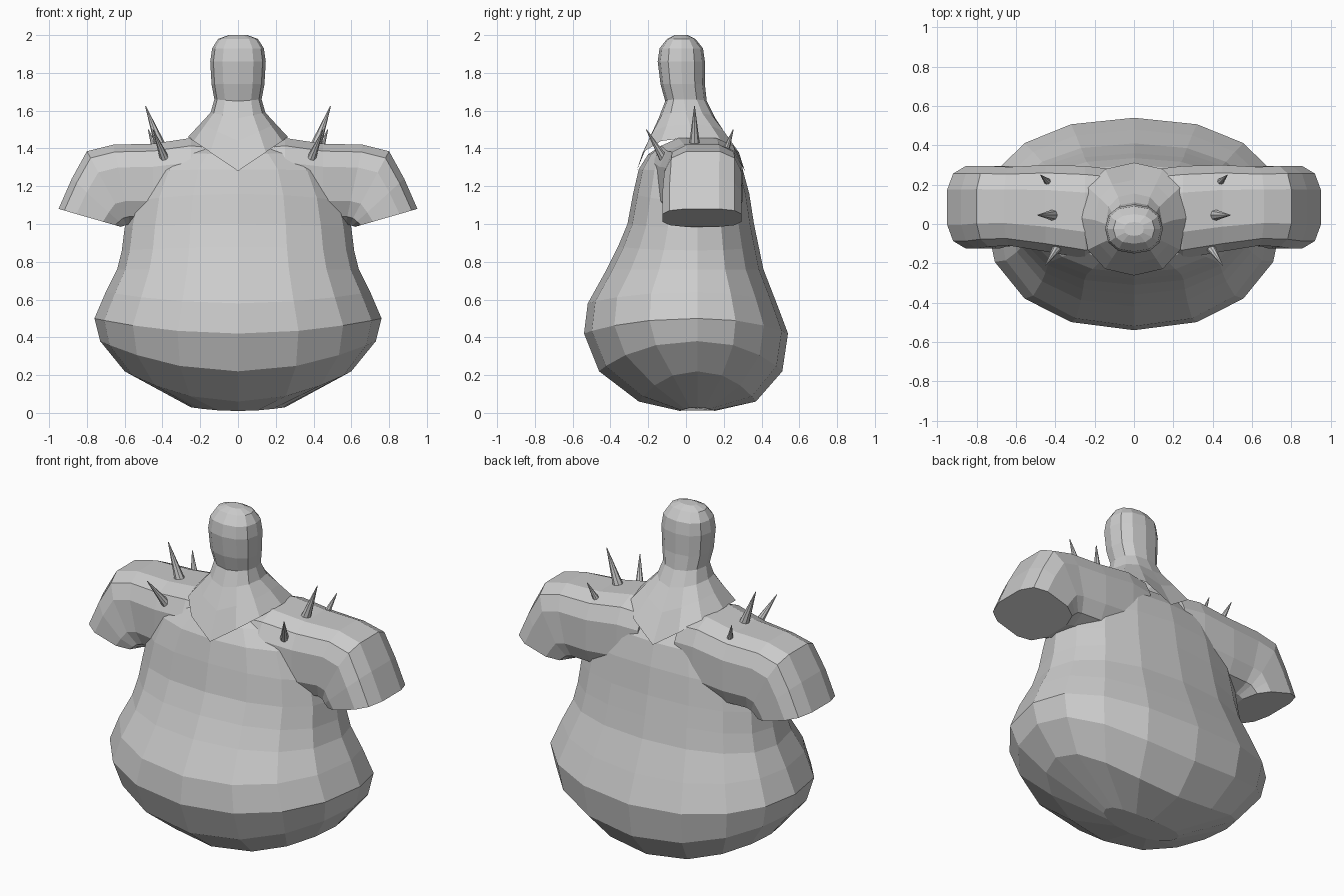
import bpy, bmesh, math
from mathutils import Vector

if "Cube" in bpy.data.objects:
    bpy.data.objects.remove(bpy.data.objects["Cube"])


def spow(v, e):
    return math.copysign(abs(v) ** e, v)


def finish(name, bm):
    bmesh.ops.recalc_face_normals(bm, faces=bm.faces[:])
    me = bpy.data.meshes.new(name)
    bm.to_mesh(me)
    bm.free()
    ob = bpy.data.objects.new(name, me)
    bpy.context.collection.objects.link(ob)
    return ob


def loft(bm, rings, cap_start=True, cap_end=True):
    loops = [[bm.verts.new(p) for p in r] for r in rings]
    n = len(loops[0])
    for a, b in zip(loops, loops[1:]):
        for i in range(n):
            j = (i + 1) % n
            bm.faces.new((a[i], a[j], b[j], b[i]))
    if cap_start:
        bm.faces.new(loops[0])
    if cap_end:
        bm.faces.new(loops[-1])


def level_ring(zc, zs, hx, yf, yb, yc, n, e, lift):
    """Ring round z: zc at front/back centre, zs at the sides."""
    pts = []
    for k in range(n):
        a = 2 * math.pi * k / n
        c, s = spow(math.cos(a), e), spow(math.sin(a), e)
        y = yc + s * ((yb - yc) if s > 0 else (yc - yf))
        pts.append((hx * c, y, zc + (zs - zc) * abs(c) ** lift))
    return pts


# Pear-shaped torso: z centre, z side, half width, front y, back y
torso_rows = [
    (0.01, 0.03, 0.25, -0.03, 0.15),
    (0.06, 0.22, 0.60, -0.25, 0.37),
    (0.22, 0.38, 0.73, -0.46, 0.51),
    (0.42, 0.50, 0.76, -0.54, 0.54),
    (0.58, 0.64, 0.70, -0.52, 0.48),
    (0.76, 0.76, 0.64, -0.42, 0.41),
    (0.88, 0.86, 0.615, -0.36, 0.385),
    (1.00, 0.98, 0.60, -0.31, 0.36),
    (1.16, 1.12, 0.57, -0.28, 0.335),
    (1.29, 1.28, 0.50, -0.25, 0.30),
    (1.37, 1.38, 0.38, -0.20, 0.24),
    (1.41, 1.43, 0.22, -0.14, 0.17),
]
bm = bmesh.new()
loft(bm, [level_ring(*r, 0.06, 16, 0.9, 2) for r in torso_rows])
torso = finish("torso", bm)

# Stub arms: bottom x, bottom z, top x, top z, centre y, half depth
arm_rows = [
    (0.12, 1.02, 0.12, 1.44, 0.06, 0.22),
    (0.25, 1.01, 0.25, 1.455, 0.06, 0.235),
    (0.45, 1.00, 0.45, 1.425, 0.08, 0.22),
    (0.57, 1.00, 0.66, 1.42, 0.09, 0.20),
    (0.59, 0.995, 0.80, 1.385, 0.09, 0.205),
    (0.605, 0.99, 0.88, 1.24, 0.085, 0.21),
    (0.62, 0.985, 0.95, 1.08, 0.085, 0.21),
]


def arm_ring(bx, bz, tx, tz, yc, hy, side):
    pts = []
    for k in range(12):
        a = 2 * math.pi * (k + 0.5) / 12
        y = yc + hy * spow(math.cos(a), 0.65) / math.cos(math.pi / 12) ** 0.65
        t = 0.5 + 0.5 * spow(math.sin(a), 0.65) / math.cos(math.pi / 12) ** 0.65
        pts.append((side * (bx + (tx - bx) * t), y, bz + (tz - bz) * t))
    return pts


# Weld the arms into the torso
for side in (-1, 1):
    bm = bmesh.new()
    loft(bm, [arm_ring(*r, side) for r in arm_rows])
    arm = finish("arm", bm)
    mod = torso.modifiers.new("weld", 'BOOLEAN')
    mod.operation = 'UNION'
    mod.solver = 'EXACT'
    mod.object = arm
    bpy.context.view_layer.objects.active = torso
    bpy.ops.object.modifier_apply(modifier=mod.name)
    bpy.data.objects.remove(arm)

# Head and flared neck with a pointed collar edge
head_rows = [
    (1.28, 1.46, 0.265, -0.262, 0.312, 0.03),
    (1.44, 1.53, 0.20, -0.20, 0.225, 0.02),
    (1.56, 1.59, 0.145, -0.145, 0.155, 0.0),
    (1.65, 1.66, 0.125, -0.11, 0.11, -0.01),
    (1.74, 1.74, 0.14, -0.135, 0.10, -0.02),
    (1.86, 1.86, 0.147, -0.15, 0.10, -0.025),
    (1.93, 1.93, 0.137, -0.14, 0.09, -0.025),
    (1.98, 1.98, 0.105, -0.10, 0.05, -0.025),
    (2.00, 2.00, 0.05, -0.06, 0.01, -0.025),
]
bm = bmesh.new()
loft(bm, [level_ring(*r, 12, 0.85, 1) for r in head_rows], cap_start=False)
finish("head_and_neck", bm)

# Shoulder spikes: base, tip, radius
spikes = [
    ((0.41, 0.045, 1.41), (0.49, 0.045, 1.625), 0.03),
    ((0.39, -0.12, 1.35), (0.45, -0.21, 1.50), 0.024),
    ((0.425, 0.20, 1.36), (0.475, 0.25, 1.50), 0.024),
]
for side in (-1, 1):
    bm = bmesh.new()
    for base, tip, r in spikes:
        b = Vector((side * base[0], base[1], base[2]))
        t = Vector((side * tip[0], tip[1], tip[2]))
        d = t - b
        new = bmesh.ops.create_cone(bm, cap_ends=True, segments=8, radius1=r,
                                    radius2=0.002, depth=d.length)["verts"]
        rot = d.to_track_quat('Z', 'Y')
        for v in new:
            v.co = (b + t) / 2 + rot @ v.co
    finish("shoulder_spikes_" + ("left" if side < 0 else "right"), bm)
